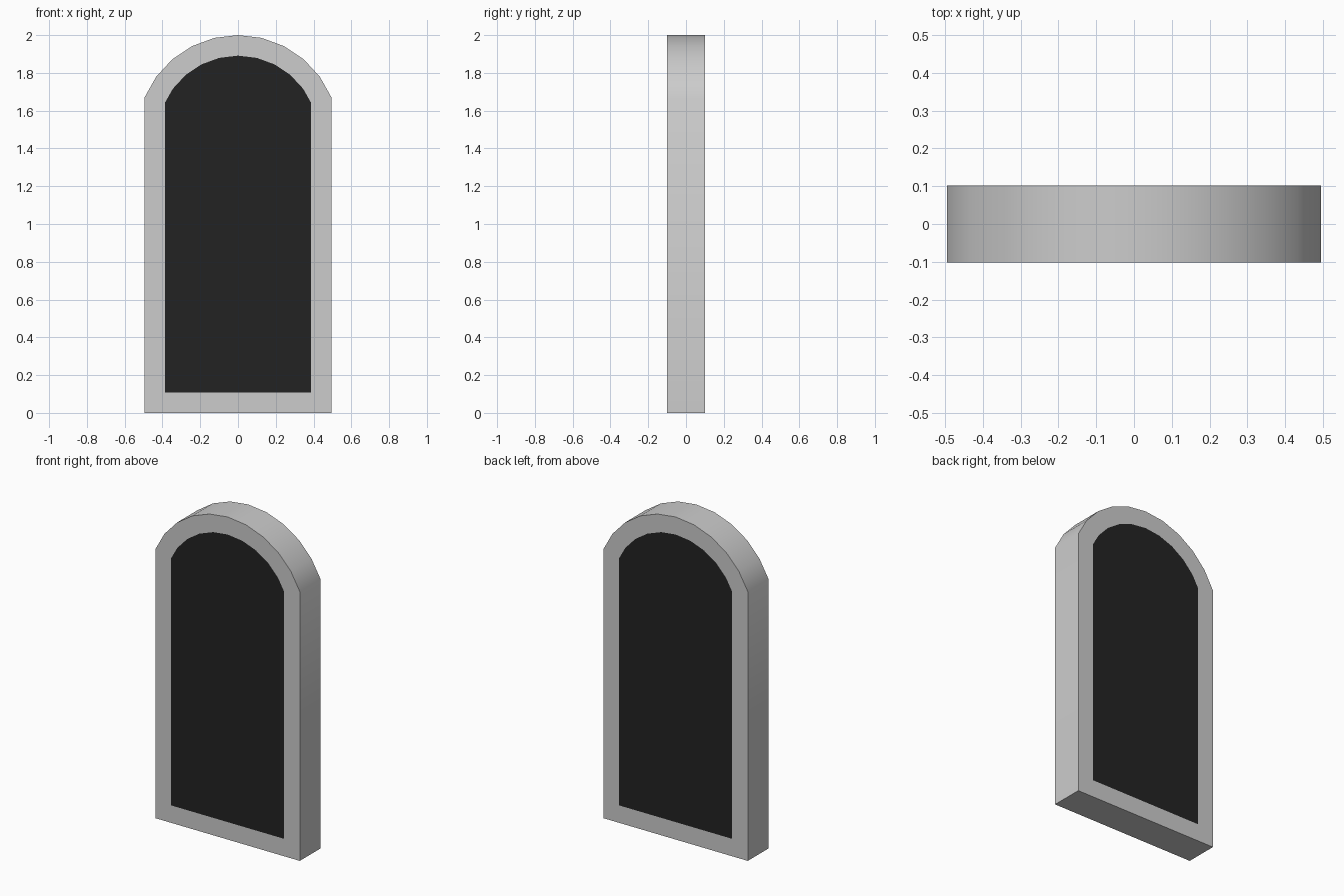
import bpy, bmesh, math

if "Cube" in bpy.data.objects:
    bpy.data.objects.remove(bpy.data.objects["Cube"])

HALF_W, DEPTH, BORDER = 0.495, 0.203, 0.108
RADIUS, CENTRE_Z, STEPS = 0.536, 1.464, 10


def material(name, value):
    m = bpy.data.materials.new(name)
    m.diffuse_color = (value, value, value, 1)
    m.use_nodes = True
    m.node_tree.nodes["Principled BSDF"].inputs["Base Color"].default_value = m.diffuse_color
    return m


# Arched outline: square foot, shallow arc on top
span = math.asin(HALF_W / RADIUS)
outline = [(-HALF_W, 0), (HALF_W, 0)]
for i in range(STEPS + 1):
    a = span - 2 * span * i / STEPS
    outline.append((RADIUS * math.sin(a), CENTRE_Z + RADIUS * math.cos(a)))

# Slab extruded from front to back
bm = bmesh.new()
front = bm.faces.new([bm.verts.new((x, -DEPTH / 2, z)) for x, z in outline])
ext = bmesh.ops.extrude_face_region(bm, geom=[front], use_keep_orig=True)
bmesh.ops.translate(bm, vec=(0, DEPTH, 0),
                    verts=[g for g in ext["geom"] if isinstance(g, bmesh.types.BMVert)])
bmesh.ops.recalc_face_normals(bm, faces=bm.faces)

# Flush dark panels inset into the front and back
caps = [f for f in bm.faces if abs(f.normal.y) > 0.9]
bmesh.ops.inset_individual(bm, faces=caps, thickness=BORDER, use_even_offset=True)
for f in caps:
    f.material_index = 1

mesh = bpy.data.meshes.new("arched_window")
bm.to_mesh(mesh)
bm.free()
mesh.materials.append(material("light grey frame", 0.604))
mesh.materials.append(material("dark panel", 0.0165))
window = bpy.data.objects.new("arched_window", mesh)
bpy.context.collection.objects.link(window)

# Smooth arch, sharp corners
bpy.context.view_layer.objects.active = window
window.select_set(True)
bpy.ops.object.shade_smooth_by_angle(angle=math.radians(30))
